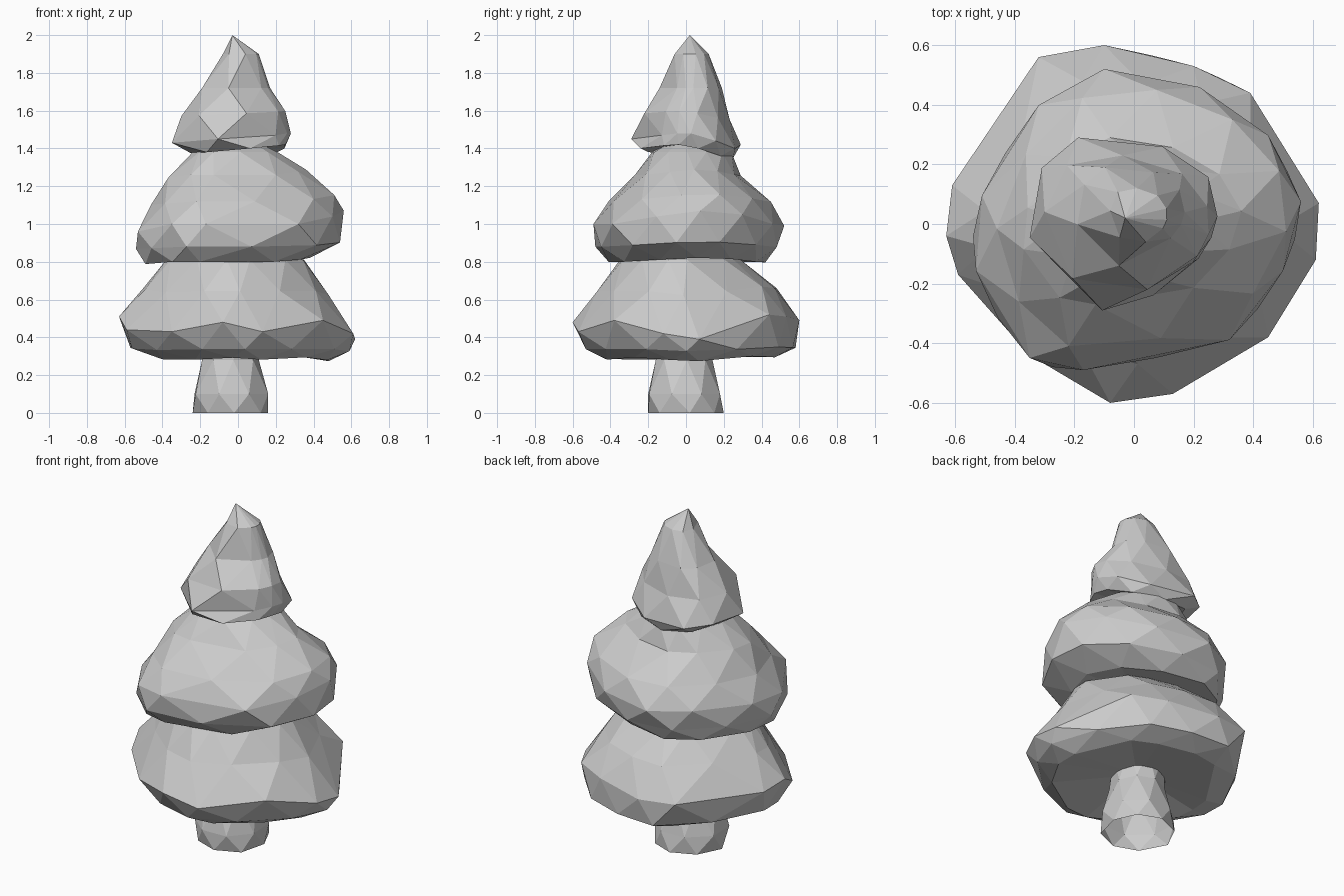
import bpy
import bmesh

cube = bpy.data.objects.get("Cube")
if cube:
    bpy.data.objects.remove(cube, do_unlink=True)

# One plain colour for the whole tree
grey = bpy.data.materials.new("light_grey")
grey.use_nodes = True
grey.diffuse_color = (0.6, 0.6, 0.6, 1)
grey.node_tree.nodes["Principled BSDF"].inputs["Base Color"].default_value = grey.diffuse_color


def normalise(points):
    """Rescale an outline to fill the unit square, keeping each point's lift."""
    xs, ys, lifts = zip(*points)
    width, depth = max(xs) - min(xs), max(ys) - min(ys)
    return [((x - min(xs)) / width, (y - min(ys)) / depth, lift)
            for x, y, lift in points]


def faceted_loft(name, outline, rings, bottom=None, top=None, first=0):
    """Join staggered rings (z, left, right, front, back, lift share) with triangles."""
    count = len(outline)
    halfway = [[(p + q) / 2 for p, q in zip(a, b)]
               for a, b in zip(outline, outline[1:] + outline[:1])]
    shapes = [normalise(outline), normalise(halfway)]
    bm = bmesh.new()
    loops = []
    for level, (z, left, right, front, back, share) in enumerate(rings, first):
        loops.append([bm.verts.new((left + u * (right - left),
                                    front + v * (back - front),
                                    z + lift * share))
                      for u, v, lift in shapes[level % 2]])

    # Sides
    for level, (low, high) in enumerate(zip(loops, loops[1:]), first):
        for i in range(count):
            j = (i + 1) % count
            if level % 2 == 0:
                bm.faces.new((low[i], low[j], high[i]))
                bm.faces.new((high[i], low[j], high[j]))
            else:
                bm.faces.new((low[i], high[j], high[i]))
                bm.faces.new((low[i], low[j], high[j]))

    # Pointed or hollow ends, where the part is closed
    for loop, centre in ((loops[0], bottom), (loops[-1], top)):
        if centre:
            hub = bm.verts.new(centre)
            for i in range(count):
                bm.faces.new((loop[i], loop[(i + 1) % count], hub))

    bmesh.ops.recalc_face_normals(bm, faces=bm.faces)
    mesh = bpy.data.meshes.new(name)
    bm.to_mesh(mesh)
    bm.free()
    mesh.materials.append(grey)
    obj = bpy.data.objects.new(name, mesh)
    bpy.context.collection.objects.link(obj)
    return obj


# Trunk, flared at the foot and open underneath
faceted_loft(
    "trunk",
    [(0.16, 0.02, 0), (0.1, 0.15, 0), (-0.03, 0.2, 0), (-0.17, 0.14, 0),
     (-0.24, 0, 0), (-0.16, -0.15, 0), (-0.02, -0.2, 0), (0.12, -0.14, 0)],
    [(0, -0.24, 0.16, -0.2, 0.2, 0),
     (0.1, -0.23, 0.16, -0.2, 0.18, 0),
     (0.28, -0.19, 0.11, -0.16, 0.14, 0),
     (0.45, -0.18, 0.1, -0.15, 0.14, 0)])

# Lowest and widest tier of foliage, with an uneven rim
faceted_loft(
    "lower_foliage",
    [(0.62, 0.07, -0.08), (0.39, 0.44, 0.05), (0.2, 0.53, 0.04),
     (-0.1, 0.6, 0.02), (-0.32, 0.56, 0.03), (-0.61, 0.13, 0.02),
     (-0.63, -0.04, 0.04), (-0.59, -0.17, -0.03), (-0.35, -0.44, -0.04),
     (-0.08, -0.6, 0.01), (0.13, -0.57, -0.04), (0.45, -0.38, 0.02),
     (0.61, -0.12, -0.05)],
    [(0.29, -0.43, 0.48, -0.44, 0.47, 0.2),
     (0.34, -0.57, 0.59, -0.53, 0.58, 0.2),
     (0.47, -0.63, 0.62, -0.6, 0.6, 1),
     (0.65, -0.5, 0.48, -0.47, 0.48, 0.4),
     (0.81, -0.38, 0.35, -0.35, 0.29, 0)],
    bottom=(-0.02, 0, 0.36), top=(0, 0, 0.95))

# Middle tier, rounded at the rim
faceted_loft(
    "middle_foliage",
    [(0.56, 0.08, 0.07), (0.45, 0.3, 0.05), (0.22, 0.46, 0),
     (-0.1, 0.52, -0.01), (-0.32, 0.4, 0), (-0.51, 0.1, -0.02),
     (-0.53, -0.15, -0.04), (-0.35, -0.44, 0), (-0.17, -0.48, 0),
     (0.32, -0.38, 0), (0.5, -0.15, 0.04)],
    [(0.8, -0.49, 0.38, -0.41, 0.42, 0.3),
     (0.88, -0.54, 0.54, -0.48, 0.48, 0.4),
     (1, -0.53, 0.56, -0.49, 0.52, 1),
     (1.12, -0.46, 0.51, -0.41, 0.45, 0.6),
     (1.26, -0.37, 0.36, -0.27, 0.29, 0.4),
     (1.38, -0.24, 0.21, -0.18, 0.24, 0)],
    bottom=(-0.02, 0, 0.86), top=(-0.03, 0.02, 1.5))

# Crown, drooping at the back and rising to an off-centre tip
faceted_loft(
    "crown_foliage",
    [(0.28, 0.03, 0.03), (0.25, 0.16, -0.01), (0.1, 0.26, -0.05),
     (-0.18, 0.29, -0.03), (-0.3, 0.19, -0.01), (-0.34, -0.04, -0.02),
     (-0.1, -0.28, 0), (0.2, -0.12, 0.02), (0.26, -0.04, 0.03)],
    [(1.39, -0.25, 0.25, -0.24, 0.25, 1),
     (1.45, -0.35, 0.28, -0.29, 0.29, 1),
     (1.58, -0.3, 0.25, -0.22, 0.23, 0.6),
     (1.72, -0.19, 0.17, -0.14, 0.19, 0),
     (1.9, -0.08, 0.11, -0.06, 0.12, 0)],
    bottom=(-0.03, 0.01, 1.42), top=(-0.03, 0.02, 2), first=1)
